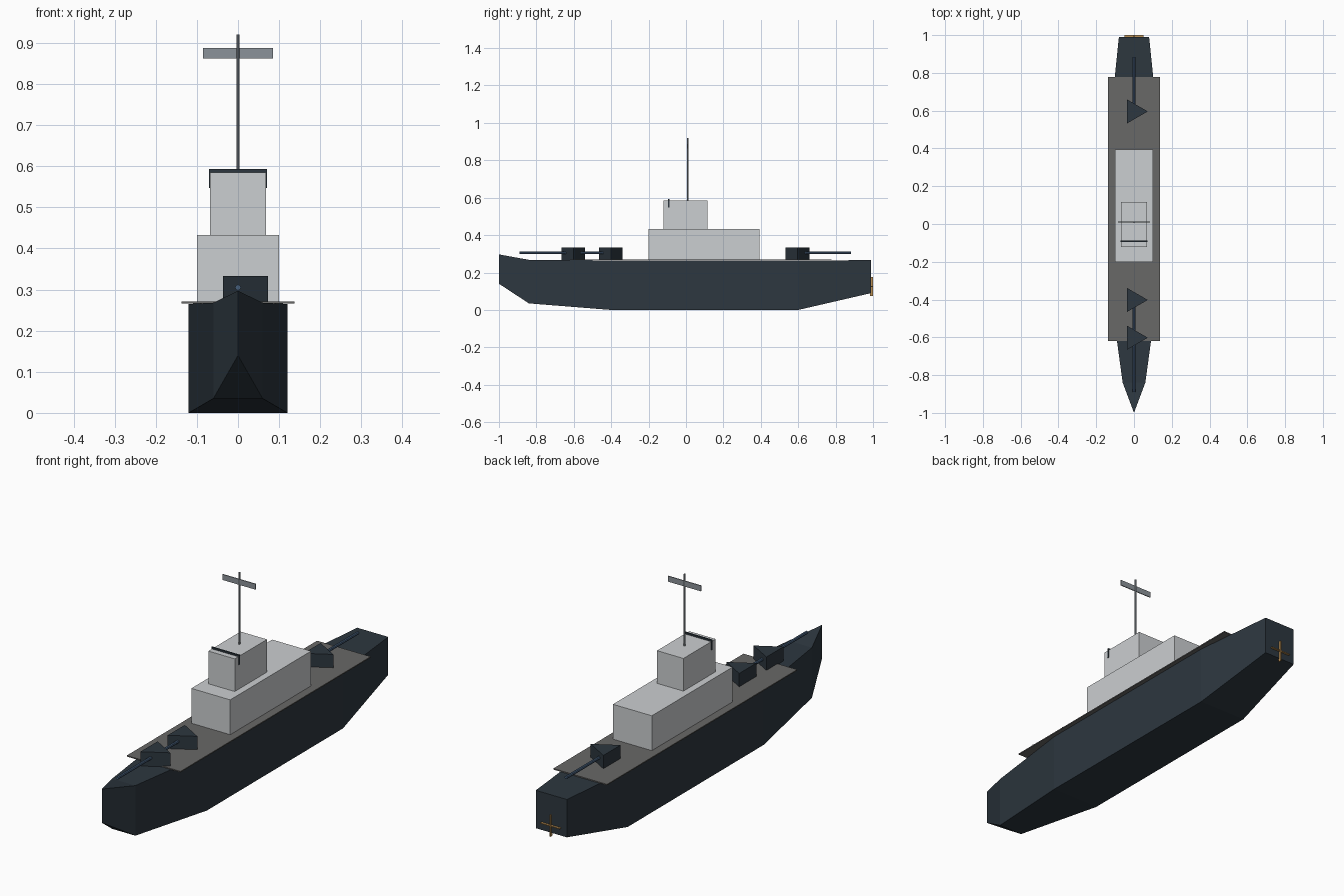
import bpy
import bmesh
import math

cube = bpy.data.objects.get("Cube")
if cube:
    bpy.data.objects.remove(cube, do_unlink=True)


def material(name, rgb):
    m = bpy.data.materials.new(name)
    m.use_nodes = True
    m.diffuse_color = (*rgb, 1)
    m.node_tree.nodes["Principled BSDF"].inputs["Base Color"].default_value = (*rgb, 1)
    return m


SLATE = material("dark slate", (0.026, 0.038, 0.05))
DECK = material("deck grey", (0.14, 0.138, 0.135))
PALE = material("pale grey", (0.6, 0.62, 0.635))
STEEL = material("steel grey", (0.26, 0.29, 0.32))
BLUE = material("gun blue", (0.06, 0.11, 0.19))
BRONZE = material("bronze", (0.5, 0.28, 0.09))


def add_object(name, bm, mat):
    bmesh.ops.recalc_face_normals(bm, faces=bm.faces)
    mesh = bpy.data.meshes.new(name)
    bm.to_mesh(mesh)
    bm.free()
    mesh.materials.append(mat)
    obj = bpy.data.objects.new(name, mesh)
    bpy.context.collection.objects.link(obj)
    return obj


def box(name, mat, x, y, z):
    """Box from (min, max) ranges on each axis."""
    bm = bmesh.new()
    bmesh.ops.create_cube(bm, size=1)
    for v in bm.verts:
        v.co = [r[0] if c < 0 else r[1] for c, r in zip(v.co, (x, y, z))]
    return add_object(name, bm, mat)


def prism(name, mat, sides, radius, depth, location, rotation=(0, 0, 0)):
    bm = bmesh.new()
    bmesh.ops.create_cone(bm, cap_ends=True, segments=sides, radius1=radius,
                          radius2=radius, depth=depth)
    obj = add_object(name, bm, mat)
    obj.location = location
    obj.rotation_euler = rotation
    return obj


# Hull: rectangular stations (y, half width, bottom, top) skinned from bow to stern
stations = [(-0.84, 0.06, 0.035, 0.268), (-0.4, 0.12, 0, 0.265),
            (0.6, 0.12, 0, 0.265), (0.99, 0.08, 0.09, 0.266)]
bm = bmesh.new()
rings = [[bm.verts.new(p) for p in ((-w, y, lo), (w, y, lo), (w, y, hi), (-w, y, hi))]
         for y, w, lo, hi in stations]
for a, b in zip(rings, rings[1:]):
    for i in range(4):
        j = (i + 1) % 4
        bm.faces.new((a[i], a[j], b[j], b[i]))
bm.faces.new(rings[-1])
# Sharp stem closing the bow
keel = bm.verts.new((0, -1, 0.14))
tip = bm.verts.new((0, -1, 0.297))
bl, br, tr, tl = rings[0]
for face in ((bl, br, keel), (tl, tr, tip), (br, tr, tip, keel), (tl, bl, keel, tip)):
    bm.faces.new(face)
add_object("hull", bm, SLATE)

# Deck and superstructure
box("deck", DECK, (-0.138, 0.138), (-0.62, 0.778), (0.266, 0.271))
box("lower_superstructure", PALE, (-0.1, 0.1), (-0.2, 0.394), (0.267, 0.433))
box("upper_superstructure", PALE, (-0.068, 0.068), (-0.121, 0.116), (0.433, 0.585))
box("bridge_screen", SLATE, (-0.071, 0.071), (-0.095, -0.088), (0.547, 0.593))

# Mast and yard
prism("mast", STEEL, 8, 0.004, 0.335, (0, 0.01, 0.7525))
box("mast_yard", STEEL, (-0.085, 0.085), (0.008, 0.012), (0.862, 0.888))

# Three-sided gun turrets, each with a single barrel
for name, y, aim in (("forward", -0.602, -1), ("second", -0.402, -1), ("aft", 0.596, 1)):
    prism(name + "_turret", SLATE, 3, 0.073, 0.067, (0, y, 0.2995), (0, 0, -math.pi / 2))
    prism(name + "_barrel", BLUE, 8, 0.007, 0.287, (0, y + aim * 0.1435, 0.305),
          (math.pi / 2, 0, 0))

# Turn each turret so one corner points to the ship's left
for obj in bpy.context.collection.objects:
    if obj.name.endswith("_turret"):
        corner = max(obj.data.vertices, key=lambda v: v.co.x ** 2 + v.co.y ** 2).co
        obj.rotation_euler.z = -math.atan2(corner.y, corner.x)

# Crossed propeller blades at the stern
box("propeller_blade_across", BRONZE, (-0.05, 0.05), (0.985, 1.0), (0.123, 0.127))
box("propeller_blade_upright", BRONZE, (-0.002, 0.002), (0.985, 1.0), (0.075, 0.175))
